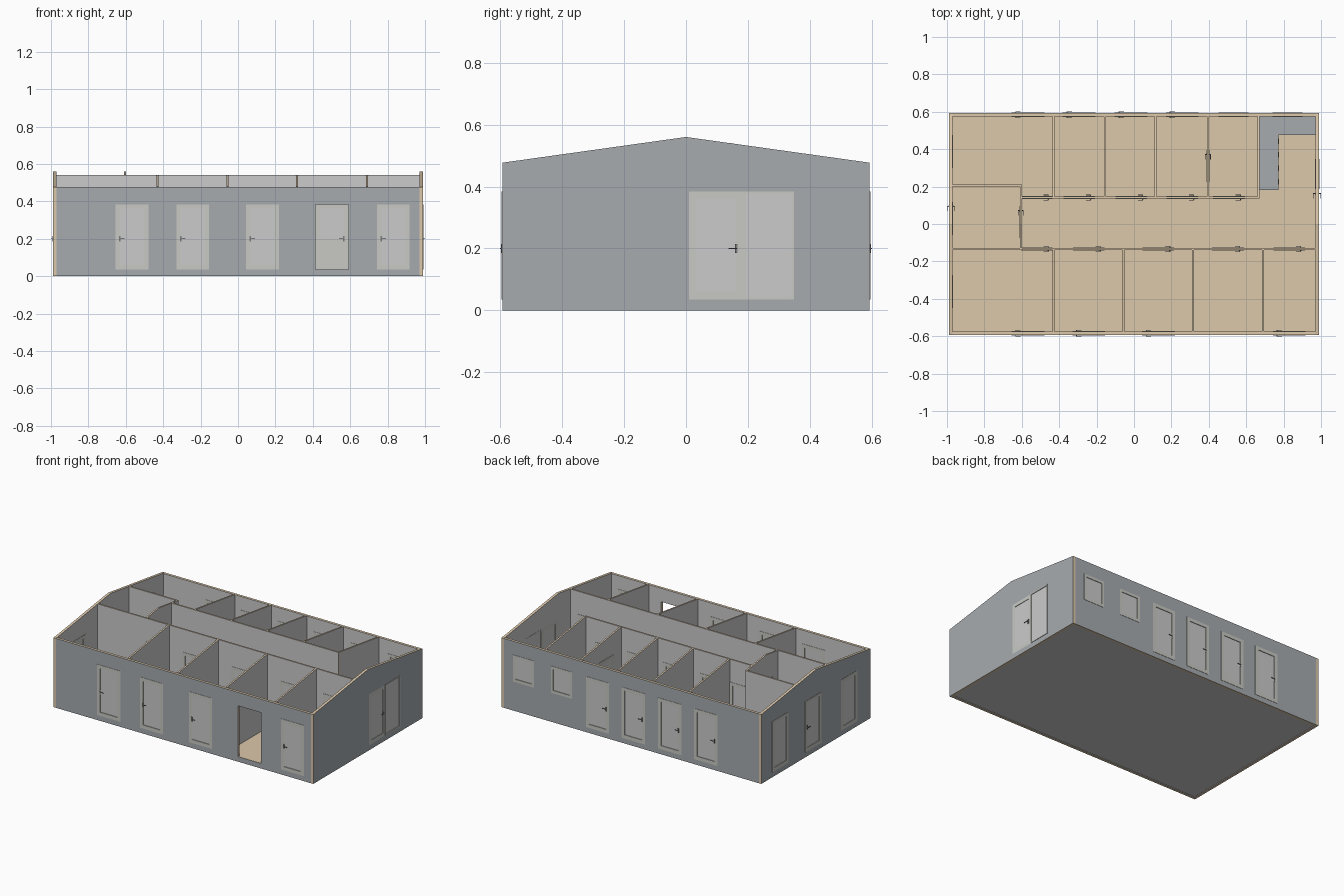
import bpy, bmesh
from mathutils import Matrix, Vector

if "Cube" in bpy.data.objects:
    bpy.data.objects.remove(bpy.data.objects["Cube"])

L, W = 0.988, 0.593              # half length, half width of the shell
TO, TI = 0.018, 0.011            # outer and inner wall thickness
Z0, Z1 = 0.035, 0.384            # door sill and head
HW = 0.088                       # half door width


def material(name, rgb):
    m = bpy.data.materials.new(name)
    m.diffuse_color = (*rgb, 1)
    m.use_nodes = True
    m.node_tree.nodes["Principled BSDF"].inputs["Base Color"].default_value = m.diffuse_color
    return m


TAN = material("tan", (0.72, 0.58, 0.41))
SIDING = material("siding", (0.38, 0.41, 0.43))
FRAME = material("frame", (0.58, 0.59, 0.55))
PLAIN = material("plain_grey", (0.62, 0.62, 0.62))
DARK = material("dark_metal", (0.2, 0.2, 0.2))
# local panel space (u, z, depth) to world for walls running along x or y
TURN = {"x": Matrix(((1, 0, 0), (0, 0, -1), (0, 1, 0))).to_4x4(),
        "y": Matrix(((0, 0, 1), (1, 0, 0), (0, 1, 0))).to_4x4()}


def roof(y):
    return 0.56 - 0.083 * abs(y) / W


def rect(a, b, c, d):
    return [(a, c), (b, c), (b, d), (a, d)]


def panel(name, axis, pos, outline, holes, t, mats, outward=0):
    """Flat upright sheet with rectangular holes; mats = inner, edge, outer."""
    cu = bpy.data.curves.new(name, 'CURVE')
    cu.dimensions, cu.fill_mode, cu.extrude = '2D', 'BOTH', t / 2
    for pts in [outline] + holes:
        s = cu.splines.new('POLY')
        s.points.add(len(pts) - 1)
        for p, c in zip(s.points, pts):
            p.co = (*c, 0, 1)
        s.use_cyclic_u = True
    ob = bpy.data.objects.new(name, cu)
    bpy.context.collection.objects.link(ob)
    bpy.ops.object.select_all(action='DESELECT')
    ob.select_set(True)
    bpy.context.view_layer.objects.active = ob
    bpy.ops.object.convert(target='MESH')
    ob = bpy.context.object
    k = 1 if axis == "x" else 0
    shift = Vector((0, 0, 0))
    shift[k] = pos
    me = ob.data
    me.transform(Matrix.Translation(shift) @ TURN[axis])
    me.materials.clear()
    for m in mats:
        me.materials.append(m)
    for f in me.polygons:
        f.use_smooth = False
        if abs(f.normal[k]) < 0.5:
            f.material_index = 1
        else:
            f.material_index = 2 if (f.center[k] - pos) * outward > 0 else 0
    return ob


def boxes(name, parts, mat):
    """One object made of boxes given as (low corner, high corner)."""
    bm = bmesh.new()
    for lo, hi in parts:
        lo, hi = Vector(lo), Vector(hi)
        bmesh.ops.create_cube(bm, size=1, matrix=Matrix.Translation((lo + hi) / 2)
                              @ Matrix.Diagonal((*[abs(v) for v in hi - lo], 1)))
    me = bpy.data.meshes.new(name)
    bm.to_mesh(me)
    bm.free()
    me.materials.append(mat)
    ob = bpy.data.objects.new(name, me)
    bpy.context.collection.objects.link(ob)
    return ob


def handle(name, axis, pos, u, turn, t, reach):
    """Lever handle on both faces of a door."""
    parts = []
    for s in (-1, 1):
        a, b = s * t / 2, s * (t / 2 + reach)
        for u0, u1, z0, z1, d0, d1 in [(u - .004, u + .004, .185, .215, a, a + s * .002),
                                       (u - .002, u + .002, .198, .202, a, b),
                                       (u, u + turn * .026, .198, .202, b - s * .003, b)]:
            lo, hi = (u0, pos + d0, z0), (u1, pos + d1, z1)
            if axis == "y":
                lo, hi = (lo[1], lo[0], lo[2]), (hi[1], hi[0], hi[2])
            parts.append((lo, hi))
    boxes(name, parts, DARK)


def opening(c, low=Z0, hw=HW):
    return rect(c - hw, c + hw, low, Z1)


def leaf(name, axis, pos, c, t, grip=0, low=Z0, sill=None, hw=HW, b=0.023, reach=0.008):
    """Framed door or window with its pane and an optional handle."""
    hole = rect(c - hw + b, c + hw - b, (low + b + .002) if sill is None else sill, Z1 - b)
    panel(name + "_frame", axis, pos, opening(c, low, hw), [hole], t, [FRAME] * 3)
    panel(name + "_pane", axis, pos, hole, [], t * 0.6, [PLAIN] * 3)
    if grip:
        handle(name + "_handle", axis, pos, c + grip * (hw - .023), -grip, t, reach)


# floor slab with tan covering
boxes("floor_slab", [((-L + TO, -W + TO, .004), (L - TO, W - TO, .03))], PLAIN)
boxes("floor_covering", [((-L + TO, -W + TO, .03), (L - TO, W - TO, Z0))], TAN)

# outer walls
shell = [PLAIN, TAN, SIDING]
front = [-0.567, -0.242, 0.13, 0.503, 0.83]
back = [-0.567, -0.293, -0.015, 0.258]
windows = [0.532, 0.82]
left = [0.388, 0.03, -0.36]
yo, xo = W - TO / 2, L - TO / 2
side = rect(-L + TO, L - TO, 0, roof(W))
gable = [(-W, 0), (W, 0), (W, roof(W)), (0, roof(0)), (-W, roof(W))]
panel("front_wall", "x", -yo, side, [opening(c) for c in front], TO, shell, -1)
panel("back_wall", "x", yo, side, [opening(c) for c in back]
      + [opening(c, 0.2, 0.08) for c in windows], TO, shell, 1)
panel("left_wall", "y", -xo, gable, [opening(c) for c in left], TO, shell, -1)
panel("right_wall", "y", xo, gable, [rect(.01, .348, Z0, Z1)], TO, shell, 1)

# outer doors and windows; the front entrance stays open
TD = TO + 0.004
for i, c in enumerate(front):
    if i != 3:
        leaf(f"front_door_{i}", "x", -yo, c, TD, -1, reach=.006)
for i, c in enumerate(back):
    leaf(f"back_door_{i}", "x", yo, c, TD, -1, reach=.006)
for i, c in enumerate(windows):
    leaf(f"back_window_{i}", "x", yo, c, TD, low=0.2, hw=0.08, b=0.018)
for i, c in enumerate(left):
    leaf(f"left_door_{i}", "y", -xo, c, TD, 1 if i == 1 else 0, reach=.010)
leaf("sliding_door_fixed", "y", xo, .098, TO, 1, reach=.012)
leaf("sliding_door_outer", "y", xo + .001, .267, TO + .004, hw=.081, b=.007)

# inner walls along the hall
inner = [PLAIN, TAN, PLAIN]
hall_front = [-0.52, -0.242, 0.13, 0.503, 0.83]
hall_back = [-0.52, -0.293, -0.015, 0.258, 0.508]
YF, YB = -0.134, 0.141
panel("hall_front_wall", "x", YF, rect(-L + TO, L - TO, Z0 - .005, roof(YF)),
      [opening(c, Z0, .085) for c in hall_front], TI, inner)
panel("hall_back_wall", "x", YB, rect(-.605, .67, Z0 - .005, roof(YB)),
      [opening(c, Z0, .085) for c in hall_back], TI, inner)
panel("store_wall", "x", .207, rect(-L + TO, -.6, Z0 - .005, roof(.207)), [], TI, inner)
for side_name, y, doors in (("front", YF, hall_front), ("back", YB, hall_back)):
    for i, c in enumerate(doors):
        leaf(f"hall_{side_name}_door_{i}", "x", y, c, TI + .004, 1, sill=0.2, hw=.085)


# partitions across the house, tops following the roof
def partition(name, x, y0, y1, holes=()):
    top = [(y1, roof(y1))] + ([(0, roof(0))] if y0 < 0 < y1 else []) + [(y0, roof(y0))]
    panel(name, "y", x, [(y0, Z0 - .005), (y1, Z0 - .005)] + top,
          [opening(c, Z0, .085) for c in holes], TI, inner)
    for c in holes:
        leaf(name + "_door", "y", x, c, TI + .004, 1, sill=0.2, hw=.085)


for i, x in enumerate((-0.43, -0.055, 0.315, 0.69)):
    partition(f"front_partition_{i}", x, -W + TO, YF - TI / 2)
for i, x in enumerate((-0.43, -0.155, 0.115, 0.395, 0.665)):
    partition(f"back_partition_{i}", x, YB + TI / 2, W - TO, [0.31] if i == 3 else [])
partition("store_partition", -0.605, YF + TI / 2, .207, [0.01])

# kitchen counter in an L, with door fronts and pulls
boxes("counter_base", [((.67, .19, Z0), (.765, W - TO, .16)),
                       ((.765, .485, Z0), (L - TO, W - TO, .16))], PLAIN)
boxes("counter_top", [((.67, .183, .16), (.772, W - TO, .17)),
                      ((.772, .477, .16), (L - TO, W - TO, .17))], SIDING)
fronts, pulls = [], []
for i in range(4):
    y = .193 + i * .072
    fronts.append(((.765, y, .05), (.769, y + .066, .155)))
    pulls.append(((.769, y + .018, .14), (.774, y + .048, .144)))
for i in range(3):
    x = .775 + i * .065
    fronts.append(((x, .481, .05), (x + .06, .485, .155)))
    pulls.append(((x + .015, .476, .14), (x + .045, .481, .144)))
boxes("cabinet_fronts", fronts, FRAME)
boxes("cabinet_pulls", pulls, DARK)
